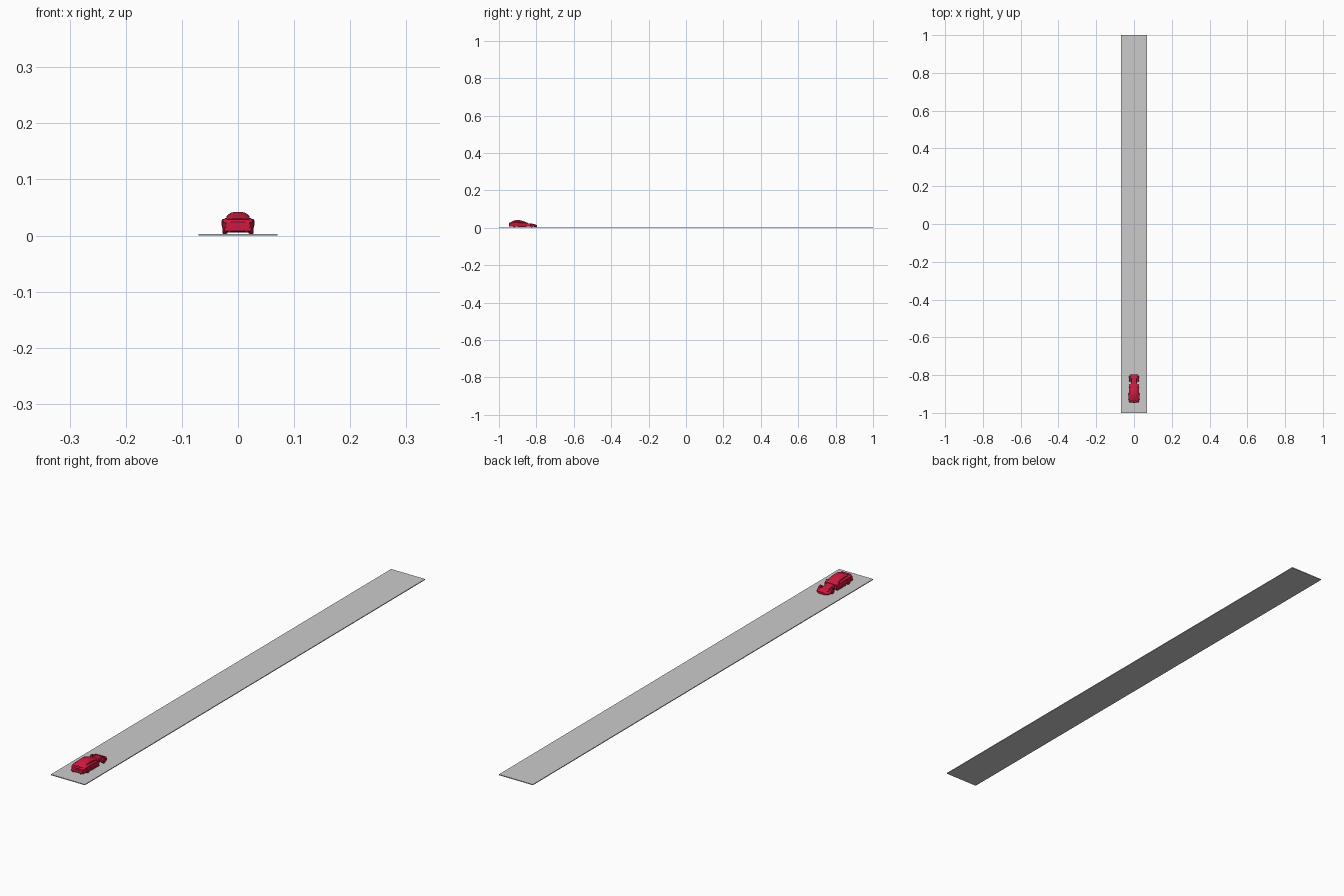
import bpy, bmesh, math

RED = bpy.data.materials.new("red_paint")
RED.diffuse_color = (0.62, 0.01, 0.05, 1)


def finish(name, bm, mat=RED, smooth=True):
    bmesh.ops.recalc_face_normals(bm, faces=bm.faces)
    me = bpy.data.meshes.new(name)
    bm.to_mesh(me)
    bm.free()
    ob = bpy.data.objects.new(name, me)
    bpy.context.collection.objects.link(ob)
    if mat:
        me.materials.append(mat)
    if smooth:
        bpy.ops.object.select_all(action='DESELECT')
        ob.select_set(True)
        bpy.context.view_layer.objects.active = ob
        bpy.ops.object.shade_smooth_by_angle(angle=math.radians(35))
    return ob


def box(name, center, size, mat=RED, bevel=0):
    bm = bmesh.new()
    bmesh.ops.create_cube(bm, size=1)
    for v in bm.verts:
        v.co = [c + a * s for c, a, s in zip(center, v.co, size)]
    if bevel:
        bmesh.ops.bevel(bm, geom=bm.edges[:], offset=bevel, segments=2,
                        profile=0.5, affect='EDGES')
    return finish(name, bm, mat, bool(bevel))


def loft(name, sections):
    """Each section: y, low half-width, belt half-width, top half-width, z low, z belt, z top."""
    bm = bmesh.new()
    rings = []
    for y, wl, wb, wt, zl, zb, zt in sections:
        half = [(wl, zl), (wb, zl + (zb - zl) * 0.4), (wb * 0.98, zb),
                (wt, zb + (zt - zb) * 0.8), (wt * 0.5, zt)]
        pts = half + [(-x, z) for x, z in reversed(half)]
        rings.append([bm.verts.new((x, y, z)) for x, z in pts])
    n = len(rings[0])
    for a, b in zip(rings, rings[1:]):
        for i in range(n):
            bm.faces.new((a[i], a[(i + 1) % n], b[(i + 1) % n], b[i]))
    bm.faces.new(rings[0])
    bm.faces.new(rings[-1])
    return finish(name, bm)


def wheel(name, x, y, r, width):
    """Tyre turned from a profile, with a recessed rim."""
    bm = bmesh.new()
    h = width / 2
    prof = [(-h, r * 0.6), (-h, r * 0.9), (-h * 0.7, r), (h * 0.7, r), (h, r * 0.9),
            (h, r * 0.65), (h * 0.5, r * 0.6), (h * 0.7, r * 0.15)]
    s = 1 if x > 0 else -1
    n = 20
    rings = [[bm.verts.new((x + s * px, y + pr * math.cos(t * math.tau / n),
                            0.003 + r + pr * math.sin(t * math.tau / n)))
              for t in range(n)] for px, pr in prof]
    for a, b in zip(rings, rings[1:]):
        for i in range(n):
            bm.faces.new((a[i], a[(i + 1) % n], b[(i + 1) % n], b[i]))
    bm.faces.new(rings[0])
    bm.faces.new(rings[-1])
    return finish(name, bm)


# Road strip
box("road", (0, 0, 0.0015), (0.14, 2, 0.003), None)

# Rear and middle of the body, nose toward +y
loft("main_body", [
    (-0.946, 0.019, 0.022, 0.017, 0.012, 0.020, 0.024),
    (-0.941, 0.023, 0.026, 0.020, 0.008, 0.025, 0.029),
    (-0.930, 0.024, 0.028, 0.022, 0.007, 0.027, 0.032),
    (-0.910, 0.024, 0.0285, 0.022, 0.006, 0.028, 0.032),
    (-0.880, 0.024, 0.027, 0.022, 0.006, 0.026, 0.030),
    (-0.856, 0.024, 0.027, 0.021, 0.006, 0.025, 0.028),
    (-0.850, 0.023, 0.025, 0.020, 0.007, 0.024, 0.027)])

# Cabin
loft("cabin", [
    (-0.938, 0.020, 0.020, 0.015, 0.025, 0.028, 0.030),
    (-0.920, 0.022, 0.021, 0.014, 0.026, 0.033, 0.0385),
    (-0.905, 0.023, 0.021, 0.014, 0.026, 0.034, 0.0418),
    (-0.890, 0.023, 0.021, 0.014, 0.026, 0.034, 0.0415),
    (-0.875, 0.022, 0.021, 0.014, 0.025, 0.032, 0.0375),
    (-0.848, 0.019, 0.019, 0.013, 0.023, 0.025, 0.0275)])

# Narrow engine bay left between the open front wings
loft("engine_bay", [
    (-0.853, 0.015, 0.017, 0.015, 0.007, 0.021, 0.026),
    (-0.830, 0.014, 0.016, 0.014, 0.007, 0.018, 0.022),
    (-0.806, 0.014, 0.017, 0.014, 0.007, 0.015, 0.018)])

# Front bumper
loft("front_bumper", [
    (-0.814, 0.025, 0.0275, 0.023, 0.006, 0.016, 0.020),
    (-0.804, 0.022, 0.025, 0.020, 0.005, 0.013, 0.018),
    (-0.796, 0.014, 0.016, 0.013, 0.006, 0.011, 0.014)])

# Rear bumper, bootlid lip and number plate recess
box("rear_bumper", (0, -0.941, 0.011), (0.050, 0.010, 0.008), bevel=0.002)
box("boot_lip", (0, -0.941, 0.029), (0.040, 0.006, 0.0016), bevel=0.0005)
box("plate_panel", (0, -0.9465, 0.018), (0.016, 0.002, 0.004))

for s, side in ((1, "right"), (-1, "left")):
    # Wheels and wings
    wheel(f"rear_wheel_{side}", s * 0.0235, -0.918, 0.0105, 0.009)
    wheel(f"front_wheel_{side}", s * 0.0235, -0.824, 0.0100, 0.008)
    bm = bmesh.new()
    arcs = []
    for i in range(9):
        t = math.radians(20 + 140 * i / 8)
        arcs.append([bm.verts.new((s * x, -0.918 + r * math.cos(t), 0.0135 + r * math.sin(t)))
                     for x, r in ((0.024, 0.0115), (0.0293, 0.0115), (0.0288, 0.0135), (0.024, 0.0135))])
    for a, b in zip(arcs, arcs[1:]):
        for k in range(4):
            bm.faces.new((a[k], a[(k + 1) % 4], b[(k + 1) % 4], b[k]))
    bm.faces.new(arcs[0])
    bm.faces.new(arcs[-1])
    finish(f"rear_arch_{side}", bm)
    # Lamps, mirrors, sills and exhausts
    box(f"tail_lamp_{side}", (s * 0.017, -0.944, 0.0225), (0.010, 0.004, 0.0035), bevel=0.0008)
    box(f"head_lamp_{side}", (s * 0.019, -0.808, 0.017), (0.007, 0.008, 0.003), bevel=0.0008)
    box(f"mirror_{side}", (s * 0.0262, -0.864, 0.0275), (0.005, 0.003, 0.003), bevel=0.0008)
    box(f"sill_{side}", (s * 0.025, -0.877, 0.0065), (0.004, 0.050, 0.003), bevel=0.0008)
    box(f"exhaust_{side}", (s * 0.015, -0.945, 0.007), (0.004, 0.006, 0.002), bevel=0.0006)
